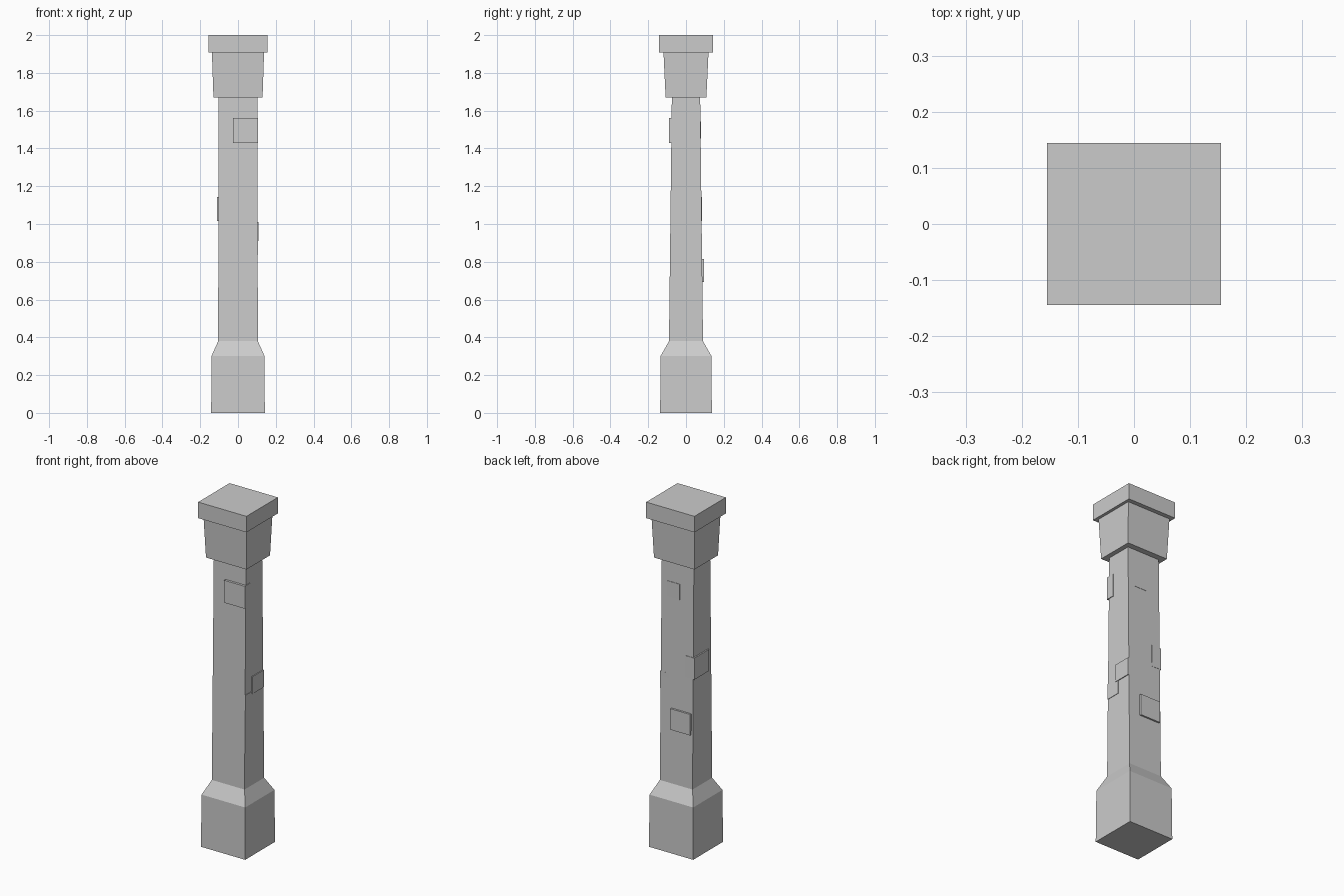
import bpy, bmesh

if "Cube" in bpy.data.objects:
    bpy.data.objects.remove(bpy.data.objects["Cube"])


def stack(name, rings):
    """Four-sided closed solid through rings of (half width x, half depth y, z)."""
    bm = bmesh.new()
    loops = [[bm.verts.new((sx * hx, sy * hy, z))
              for sx, sy in ((-1, -1), (1, -1), (1, 1), (-1, 1))]
             for hx, hy, z in rings]
    for low, high in zip(loops, loops[1:]):
        for i in range(4):
            j = (i + 1) % 4
            bm.faces.new((low[i], low[j], high[j], high[i]))
    bm.faces.new(loops[0][::-1])
    bm.faces.new(loops[-1])
    me = bpy.data.meshes.new(name)
    bm.to_mesh(me)
    bm.free()
    ob = bpy.data.objects.new(name, me)
    bpy.context.collection.objects.link(ob)
    return ob


def block(name, x, y, z):
    """Box given by its (min, max) range on each axis."""
    ob = stack(name, [((x[1] - x[0]) / 2, (y[1] - y[0]) / 2, h) for h in z])
    ob.location = (sum(x) / 2, sum(y) / 2, 0)
    return ob


# Plinth, sloped shoulder and tapering shaft
stack("pillar_body", [(0.142, 0.137, 0), (0.14, 0.134, 0.302),
                      (0.105, 0.09, 0.38), (0.103, 0.075, 1.671)])

# Flared capital and top slab
stack("capital", [(0.13, 0.108, 1.671), (0.138, 0.119, 1.907)])
stack("top_slab", [(0.155, 0.144, 1.907), (0.155, 0.144, 2.0)])

# Raised stones set into the shaft faces
block("front_stone", (-0.026, 0.107), (-0.09, -0.04), (1.43, 1.56))
block("back_stone_low", (-0.094, 0.034), (0.04, 0.096), (0.693, 0.815))
block("back_stone_high", (-0.015, 0.068), (0.04, 0.079), (1.453, 1.543))
block("left_stone", (-0.112, -0.05), (-0.052, 0.084), (1.017, 1.142))
block("right_stone_high", (0.05, 0.109), (-0.023, 0.083), (0.91, 1.01))
block("right_stone_low", (0.05, 0.107), (-0.083, 0.0), (0.835, 0.925))
